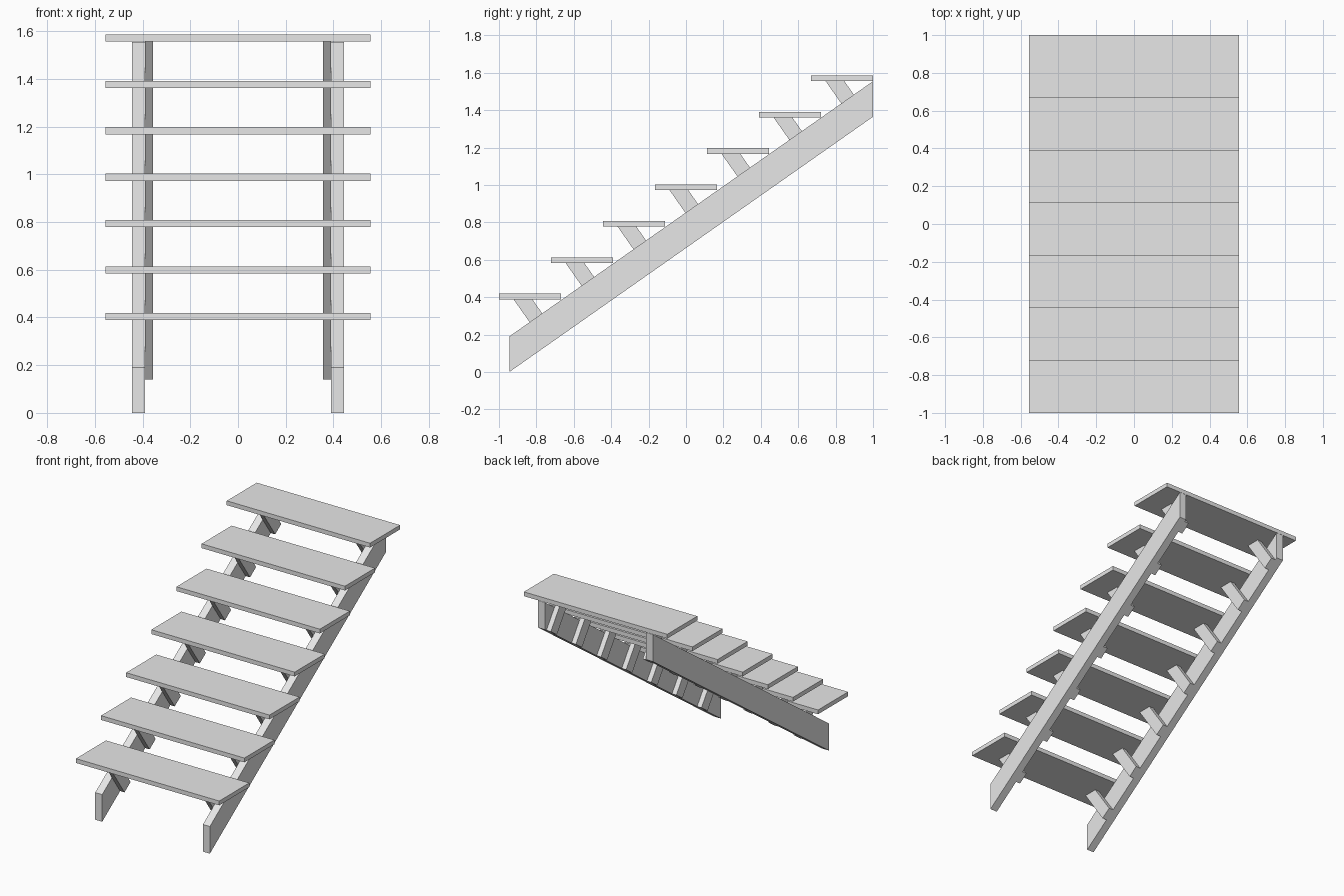
import bpy
import bmesh

cube = bpy.data.objects.get("Cube")
if cube:
    bpy.data.objects.remove(cube, do_unlink=True)

grey = bpy.data.materials.new("plain_grey")
grey.use_nodes = True
grey.diffuse_color = (0.8, 0.8, 0.8, 1)
grey.node_tree.nodes["Principled BSDF"].inputs["Base Color"].default_value = (0.8, 0.8, 0.8, 1)


def extrude_profile(name, profile, x0, x1):
    """Extrude a closed (y, z) profile from x0 to x1."""
    bm = bmesh.new()
    face = bm.faces.new([bm.verts.new((x0, y, z)) for y, z in profile])
    ext = bmesh.ops.extrude_face_region(bm, geom=[face])
    verts = [v for v in ext["geom"] if isinstance(v, bmesh.types.BMVert)]
    bmesh.ops.translate(bm, verts=verts, vec=(x1 - x0, 0, 0))
    bmesh.ops.recalc_face_normals(bm, faces=bm.faces)
    mesh = bpy.data.meshes.new(name)
    bm.to_mesh(mesh)
    bm.free()
    mesh.materials.append(grey)
    obj = bpy.data.objects.new(name, mesh)
    bpy.context.collection.objects.link(obj)
    return obj


# Overall dimensions
STEPS = 7
FRONT, BACK, FOOT = -1.0, 1.0, -0.945
BEAM_HEIGHT, BEAM_TOP = 0.19, 1.555
SLOPE = (BEAM_TOP - BEAM_HEIGHT) / (BACK - FOOT)
DEPTH, THICK, HALF_WIDTH = 0.332, 0.03, 0.555
RUN = (BACK - FRONT - DEPTH) / (STEPS - 1)
FIRST_Z, LAST_Z = 0.389, 1.556
RISE = (LAST_Z - FIRST_Z) / (STEPS - 1)
INNER, MIDDLE, OUTER = 0.356, 0.39, 0.444


def beam_bottom_hit(y, z):
    """Follow the line square to the beam from (y, z) to the beam's underside."""
    t = (z - SLOPE * (y - FOOT)) / (1 + SLOPE ** 2)
    return y + SLOPE * t, z - t


# Sloping side beams with plumb-cut ends
beam = [(FOOT, 0), (BACK, BEAM_TOP - BEAM_HEIGHT), (BACK, BEAM_TOP), (FOOT, BEAM_HEIGHT)]
for side, sign in (("left", 1), ("right", -1)):
    extrude_profile(side + "_beam", beam, sign * MIDDLE, sign * OUTER)

for i in range(STEPS):
    y, z = FRONT + i * RUN, FIRST_Z + i * RISE
    # Flat tread
    tread = [(y, z), (y + DEPTH, z), (y + DEPTH, z + THICK), (y, z + THICK)]
    extrude_profile(f"tread_{i + 1}", tread, -HALF_WIDTH, HALF_WIDTH)
    # Pair of struts on the inner faces of the beams
    a, b = (y + 0.078, z), (y + 0.178, z)
    strut = [a, beam_bottom_hit(*a), beam_bottom_hit(*b), b]
    for side, sign in (("left", 1), ("right", -1)):
        extrude_profile(f"{side}_strut_{i + 1}", strut, sign * INNER, sign * MIDDLE)
